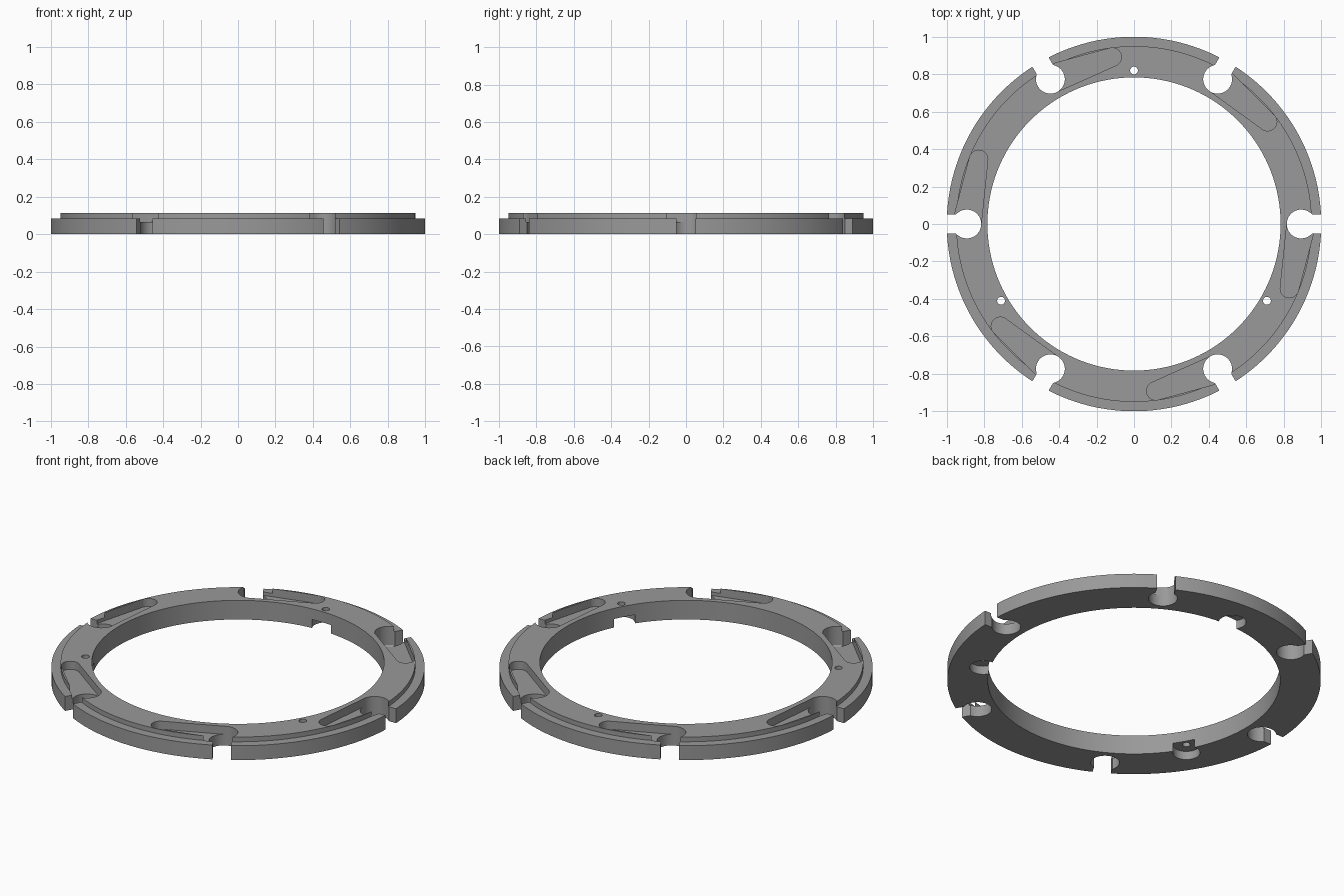
import bpy, bmesh, math
from math import cos, sin, pi, radians

if "Cube" in bpy.data.objects:
    bpy.data.objects.remove(bpy.data.objects["Cube"])

grey = bpy.data.materials.new("mid grey")
grey.diffuse_color = (0.32, 0.32, 0.32, 1)
grey.use_nodes = True
grey.node_tree.nodes["Principled BSDF"].inputs["Base Color"].default_value = grey.diffuse_color


def mesh_object(name, bm):
    bmesh.ops.recalc_face_normals(bm, faces=bm.faces)
    me = bpy.data.meshes.new(name)
    bm.to_mesh(me)
    bm.free()
    me.materials.append(grey)
    ob = bpy.data.objects.new(name, me)
    bpy.context.collection.objects.link(ob)
    return ob


def arc(cx, cy, r, a0, a1, n):
    return [(cx + r * cos(a0 + (a1 - a0) * i / n), cy + r * sin(a0 + (a1 - a0) * i / n))
            for i in range(n + 1)]


def prism(name, pts, z0, z1, turn):
    """Extrude a flat outline from z0 to z1, turned about the ring axis."""
    bm = bmesh.new()
    c, s = cos(turn), sin(turn)
    face = bm.faces.new([bm.verts.new((x * c - y * s, x * s + y * c, z0)) for x, y in pts])
    new = bmesh.ops.extrude_face_region(bm, geom=[face])["geom"]
    bmesh.ops.translate(bm, vec=(0, 0, z1 - z0),
                        verts=[v for v in new if isinstance(v, bmesh.types.BMVert)])
    return mesh_object(name, bm)


# Stepped ring: lathed profile (radius, height)
profile = [(0.783, 0), (1, 0), (1, 0.085), (0.95, 0.085), (0.95, 0.113), (0.783, 0.113)]
N = 180
bm = bmesh.new()
rows = [[bm.verts.new((r * cos(2 * pi * i / N), r * sin(2 * pi * i / N), z)) for r, z in profile]
        for i in range(N)]
for i in range(N):
    a, b = rows[i], rows[(i + 1) % N]
    for j in range(len(profile)):
        k = (j + 1) % len(profile)
        bm.faces.new((a[j], b[j], b[k], a[k]))
ring = mesh_object("ring", bm)

# Outlines of the cut-outs, placed on the +x axis
HX, HR, SLOT = 0.893, 0.077, 0.05
a = math.asin(SLOT / HR)
keyhole = arc(HX, 0, HR, a, 2 * pi - a, 36) + [(1.1, -SLOT), (1.1, SLOT)]

# Tapered pocket: two end circles joined by their outer tangents
ex, ey, er, hr = 0.83, -0.345, 0.049, 0.076
axis = math.atan2(ey, ex - HX)
spread = math.acos((hr - er) / math.hypot(ex - HX, ey))
pocket = (arc(HX, 0, hr, axis + spread, axis + 2 * pi - spread, 24)
          + arc(ex, ey, er, axis - spread, axis + spread, 20))

screw = arc(0.82, 0, 0.021, 0, 2 * pi, 20)[:-1]
recess = arc(0.82, 0, 0.073, 0, 2 * pi, 36)[:-1]

cutters = []
for i in range(6):
    t = radians(60 * i)
    cutters.append(prism("pocket_cutter", pocket, 0.065, 0.2, t))
    cutters.append(prism("keyhole_cutter", keyhole, -0.1, 0.2, t))
for deg in (90, 210, 330):
    t = radians(deg)
    cutters.append(prism("recess_cutter", recess, -0.1, 0.05, t))
    cutters.append(prism("screw_cutter", screw, -0.1, 0.2, t))

# Carve the ring and discard the cutters
bpy.context.view_layer.objects.active = ring
for cutter in cutters:
    mod = ring.modifiers.new("cut", "BOOLEAN")
    mod.operation = "DIFFERENCE"
    mod.solver = "EXACT"
    mod.object = cutter
    bpy.ops.object.modifier_apply(modifier=mod.name)
    bpy.data.objects.remove(cutter)

# Smooth curved walls, crisp edges
bpy.ops.object.select_all(action="DESELECT")
ring.select_set(True)
bpy.ops.object.shade_smooth_by_angle(angle=radians(30))
